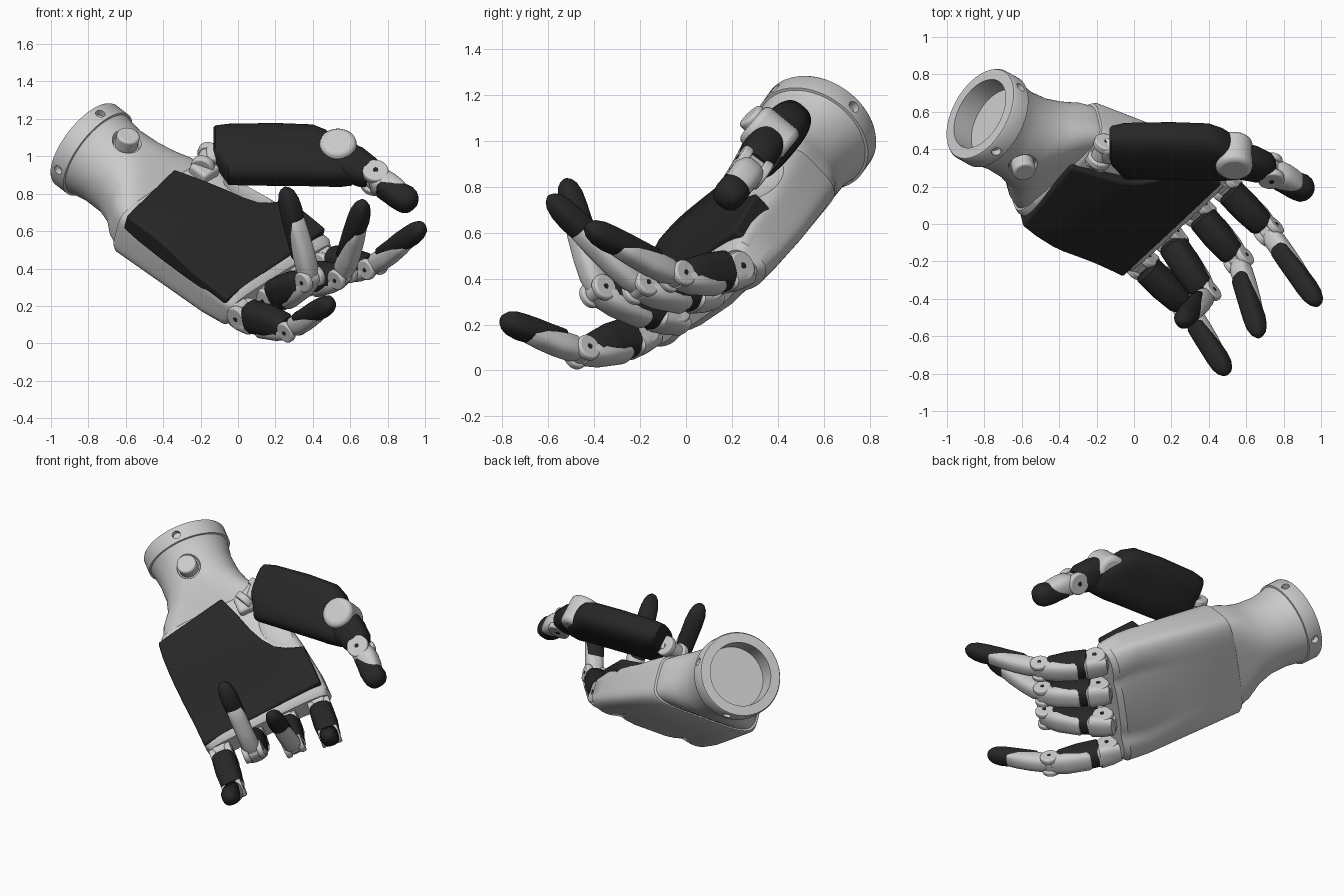
import bpy, bmesh, math
from mathutils import Vector as V, Matrix

if "Cube" in bpy.data.objects:
    bpy.data.objects.remove(bpy.data.objects["Cube"])

black = bpy.data.materials.new("black_rubber")
black.diffuse_color = (0.02, 0.02, 0.02, 1)
black.use_nodes = True
black.node_tree.nodes["Principled BSDF"].inputs["Base Color"].default_value = black.diffuse_color

# Hand frame: L along the fingers, U towards the thumb, N out of the palm
L = V((.723, -.402, -.562)).normalized()
U = V((.634, .634, .442))
U = (U - L * U.dot(L)).normalized()
N = L.cross(U)


def P(l, u, n):
    return L * l + U * u + N * n


def add(name, bm, mat=None, bevel=0):
    bmesh.ops.recalc_face_normals(bm, faces=bm.faces)
    me = bpy.data.meshes.new(name)
    bm.to_mesh(me)
    bm.free()
    ob = bpy.data.objects.new(name, me)
    bpy.context.collection.objects.link(ob)
    if mat:
        me.materials.append(mat)
    if bevel:
        m = ob.modifiers.new("bevel", 'BEVEL')
        m.width, m.segments, m.limit_method = bevel, 3, 'ANGLE'
        m.angle_limit = math.radians(45)
    return ob


def skin(name, loops, mat=None, bevel=0):
    """Closed skin over a row of equal point loops."""
    bm = bmesh.new()
    rings = [[bm.verts.new(p) for p in loop] for loop in loops]
    n = len(rings[0])
    for r, s in zip(rings, rings[1:]):
        for i in range(n):
            j = (i + 1) % n
            bm.faces.new((r[i], r[j], s[j], s[i]))
    bm.faces.new(rings[0])
    bm.faces.new(rings[-1])
    return add(name, bm, mat, bevel)


def loft(name, secs, mat=None, n=32):
    """Skin superellipse sections (centre, X, Y, half x, half y, power, scallop)."""
    loops = []
    for c, X, Y, hx, hy, p, *sc in secs:
        loop = []
        for i in range(n):
            a = 2 * math.pi * (i + .5) / n
            x = math.copysign(abs(math.cos(a)) ** (2 / p), math.cos(a)) * hx
            y = math.copysign(abs(math.sin(a)) ** (2 / p), math.sin(a)) * hy
            if sc and y < 0:
                y -= sc[0] * abs(math.sin(2 * math.pi * (x + hx) / hx))
            loop.append(c + X * x + Y * y)
        loops.append(loop)
    return skin(name, loops, mat)


def cyl(name, c, axis, r, depth, mat=None, bevel=.01, r2=None):
    bm = bmesh.new()
    M = Matrix.Translation(c) @ axis.to_track_quat('Z', 'Y').to_matrix().to_4x4()
    bmesh.ops.create_cone(bm, cap_ends=True, segments=28, radius1=r,
                          radius2=r if r2 is None else r2, depth=depth, matrix=M)
    return add(name, bm, mat, bevel)


def block(name, c, axes, size, mat=None, bevel=.02):
    bm = bmesh.new()
    M = Matrix([a * s for a, s in zip(axes, size)]).transposed().to_4x4()
    bmesh.ops.create_cube(bm, size=1, matrix=Matrix.Translation(c) @ M)
    return add(name, bm, mat, bevel)


def cut(ob, cutter):
    m = ob.modifiers.new("cut", 'BOOLEAN')
    m.operation, m.object, m.solver = 'DIFFERENCE', cutter, 'EXACT'
    cutter.hide_render = True
    cutter.hide_set(True)


# Palm shell, lofted to the hollow wrist: l, centre u, centre n, half u, half n, power, scallop
shell = [(-.03, .30, .25, .40, .085, 5, .018), (-.06, .30, .247, .42, .11, 5, .02),
         (-.2, .297, .24, .42, .125, 6, .012), (-.45, .285, .222, .40, .148, 5, 0),
         (-.84, .25, .21, .36, .17, 5, 0), (-.862, .25, .21, .352, .162, 4.6, 0),
         (-.864, .25, .212, .338, .158, 4.4, 0), (-.93, .255, .214, .318, .18, 3.4, 0),
         (-1.01, .265, .218, .268, .21, 2.5, 0), (-1.1, .264, .222, .242, .23, 2.1, 0),
         (-1.22, .26, .22, .236, .236, 2, 0), (-1.31, .26, .217, .25, .25, 2, 0),
         (-1.328, .26, .217, .255, .255, 2, 0), (-1.33, .26, .217, .267, .267, 2, 0),
         (-1.42, .26, .217, .267, .267, 2, 0), (-1.432, .26, .217, .26, .26, 2, 0),
         (-1.434, .26, .217, .20, .20, 2, 0), (-1.31, .26, .217, .196, .196, 2, 0)]
body = loft("palm_shell_and_wrist",
            [(P(l, u, n), U, N, hu, hn, p, s) for l, u, n, hu, hn, p, s in shell], n=96)

# Thumb hollow, button recess and wrist screw holes
bm = bmesh.new()
M = Matrix([L * .22, U * .2, N * .10]).transposed().to_4x4()
bmesh.ops.create_uvsphere(bm, u_segments=32, v_segments=16, radius=1,
                          matrix=Matrix.Translation(P(-.58, .66, .425)) @ M)
cut(body, add("thumb_hollow_cutter", bm))
cut(body, cyl("button_recess_cutter", P(-1.16, .245, .48), N, .07, .1, bevel=0, r2=.12))
for k in range(4):
    a = math.radians(90 * k)
    d = U * math.cos(a) + N * math.sin(a)
    cut(body, cyl("screw_hole_cutter", P(-1.378, .26, .217) + d * .265, d, .026, .07, bevel=0))
cyl("wrist_button", P(-1.16, .245, .45), N, .062, .11, bevel=.012)

# Domed black palm pad with the cut-out beside the thumb: little-finger edge l, u; thumb edge l, u
rows = [(-.81, -.12, -.89, .35), (-.7, -.13, -.74, .40), (-.58, -.132, -.60, .44),
        (-.50, -.132, -.51, .48), (-.42, -.13, -.44, .53), (-.36, -.128, -.40, .59),
        (-.30, -.125, -.375, .65), (-.25, -.122, -.36, .695), (-.15, -.118, -.2, .70),
        (-.06, -.115, -.09, .70)]
loops = []
for l0, u0, l1, u1 in rows:
    lu = [(l0 + (l1 - l0) * k / 12, u0 + (u1 - u0) * k / 12) for k in range(13)]
    top = [P(l, u, .355 - .035 * l + .035 * u + .05 * math.exp(-((l + .58) / .2) ** 2)
             * (1 - ((u - .15) / .6) ** 2)) for l, u in lu]
    loops.append(top + [P(l, u, .29) for l, u in reversed(lu)])
skin("palm_pad", loops, black, .014)


def tube(name, a, b, side, rows, mat):
    """Loft from a to b; rows are t, half width, half height, shift to the palm side."""
    d = (b - a).normalized()
    s = (side - d * side.dot(d)).normalized()
    f = d.cross(s)
    return loft(name, [(a.lerp(b, t) + f * o, s, f, w, h, 2.6) for t, w, h, o in rows], mat)


def hinge(name, c, side, r, width):
    for sgn in (-1, 1):
        cyl(name + "_cheek", c + side * sgn * width * .36, side, r, width * .28)
    cyl(name + "_core", c, side, r * .75, width * .5, bevel=.005)
    cyl(name + "_pin", c, side, r * .2, width * 1.03, black, bevel=0)


def distal(name, a, tip, side, k=1):
    """Fingertip: grey back shell and black rounded pad."""
    tube(name + "_tip_shell", a, tip, side,
         [(.02, .045 * k, .04 * k, 0), (.12, .056 * k, .056 * k, 0), (.3, .055 * k, .056 * k, -.006),
          (.5, .053 * k, .047 * k, -.012), (.64, .047 * k, .03 * k, -.022), (.68, .03 * k, .015 * k, -.024)], None)
    tube(name + "_tip_pad", a, tip, side,
         [(.2, .03 * k, .015 * k, .035), (.26, .05 * k, .03 * k, .032), (.45, .054 * k, .042 * k, .018),
          (.6, .055 * k, .055 * k, .006), (.75, .056 * k, .057 * k, 0), (.86, .052 * k, .052 * k, 0),
          (.94, .04 * k, .04 * k, 0), (.98, .025 * k, .025 * k, 0), (1, .008 * k, .008 * k, 0)], black)


# Four fingers: knuckle position across the palm, middle joint, tip
fingers = [("little", -.04, (.29, -.455, .08), (.50, -.805, .225)),
           ("ring", .18, (.385, -.385, .345), (.25, -.525, .835)),
           ("middle", .41, (.56, -.20, .36), (.67, -.60, .76)),
           ("index", .63, (.72, -.04, .41), (.99, -.435, .63))]
for name, u, joint, tip in fingers:
    name += "_finger"
    base, joint, tip = P(.02, u, .258), V(joint), V(tip)
    d = (joint - base).normalized()
    side = (tip - joint).cross(d).normalized()
    block(name + "_mount", P(-.05, u, .255), (L, U, N), (.13, .10, .12))
    hinge(name + "_knuckle", base, side, .068, .14)
    tube(name + "_segment", base, joint, side,
         [(.1, .058, .07, 0), (.16, .074, .09, 0), (.5, .076, .087, 0), (.82, .069, .068, 0),
          (.9, .055, .05, 0)], black)
    tube(name + "_knuckle_plate", base, joint, side,
         [(-.2, .055, .03, -.045), (-.05, .07, .045, -.042), (.16, .073, .045, -.05), (.2, .06, .035, -.052)], None)
    tube(name + "_back_plate", base, joint, side,
         [(.33, .054, .03, -.066), (.37, .064, .05, -.052), (.75, .069, .052, -.032),
          (.93, .064, .048, -.016), (1, .05, .04, -.01)], None)
    hinge(name + "_joint", joint, side, .058, .128)
    distal(name, joint, tip, side)

# Thumb: mount, large flattened base segment, middle segment, tip
A, B = V((0, .64, .77)), V((0, -.77, .64))
block("thumb_mount", P(-.79, .48, .36), (L, U, N), (.12, .13, .14))
hinge("thumb_base_hinge", V((-.17, .385, .98)), V((.3, .7, .6)).normalized(), .065, .16)
block("thumb_link", V((-.12, .39, 1.0)), (V((1, 0, 0)), A, B), (.10, .12, .10))
rows = [(-.13, .43, 1.07, .09, .06), (-.12, .42, 1.055, .115, .078), (-.05, .39, 1.01, .182, .096),
        (.2, .39, 1.01, .186, .1), (.4, .385, 1.005, .182, .1), (.47, .372, .99, .165, .098),
        (.55, .35, .955, .12, .09), (.61, .335, .93, .085, .07)]
loft("thumb_base_segment", [(V((x, y, z)), B, A, b, a, 2.8) for x, y, z, a, b in rows], black, 48)
j1, j2, tip = V((.535, .365, 1.02)), V((.73, .285, .885)), V((.945, .165, .735))
d = (j2 - j1).normalized()
side = (B - d * d.dot(B)).normalized()
cyl("thumb_joint_cover", j1, B, .10, .20, bevel=.03)
cyl("thumb_joint_pin", j1 + V((-.01, 0, -.02)), B, .02, .207, black, 0)
tube("thumb_middle_segment", j1, j2, side,
     [(.05, .08, .10, .02), (.4, .082, .105, .01), (.8, .075, .088, 0), (.95, .06, .065, 0)], black)
hinge("thumb_tip_joint", j2, side, .07, .15)
distal("thumb", j2, tip, side, 1.25)

# Smooth curved surfaces, keep edges crisp
bpy.ops.object.select_all(action='DESELECT')
for ob in bpy.context.view_layer.objects:
    if ob.type == 'MESH' and not ob.hide_render:
        ob.select_set(True)
        bpy.context.view_layer.objects.active = ob
bpy.ops.object.shade_smooth_by_angle(angle=math.radians(35))
